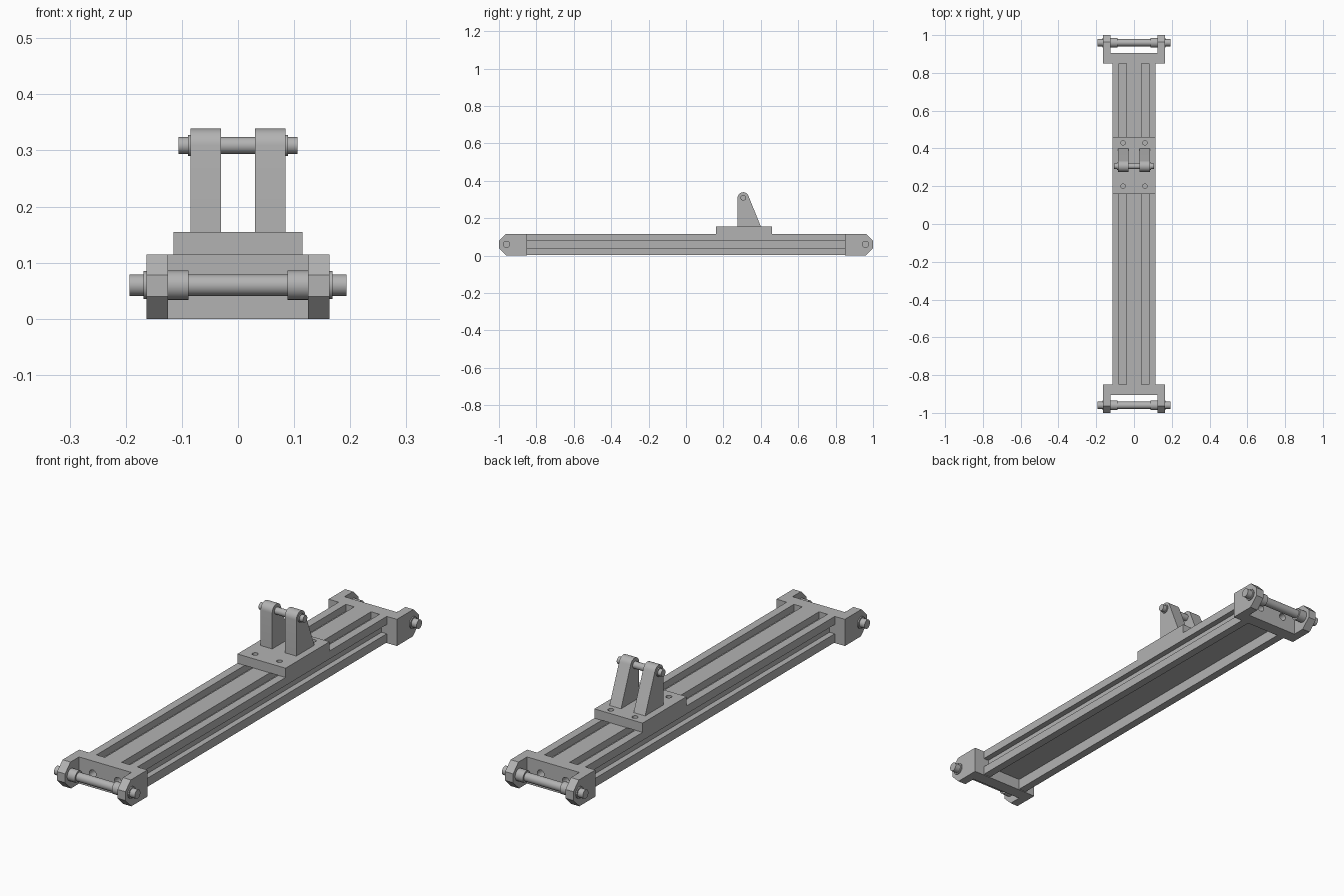
import bpy, bmesh
from math import pi, sin, cos
from mathutils import Matrix, Vector

cube = bpy.data.objects.get("Cube")
if cube:
    bpy.data.objects.remove(cube, do_unlink=True)

# Single grey metal
metal = bpy.data.materials.new("grey metal")
metal.use_nodes = True
GREY = (0.45, 0.45, 0.45, 1)
metal.diffuse_color = GREY
metal.node_tree.nodes["Principled BSDF"].inputs["Base Color"].default_value = GREY


def finish(name, bm, smooth=False):
    bmesh.ops.recalc_face_normals(bm, faces=bm.faces)
    mesh = bpy.data.meshes.new(name)
    bm.to_mesh(mesh)
    bm.free()
    mesh.materials.append(metal)
    obj = bpy.data.objects.new(name, mesh)
    bpy.context.collection.objects.link(obj)
    if smooth:
        bpy.ops.object.select_all(action='DESELECT')
        obj.select_set(True)
        bpy.context.view_layer.objects.active = obj
        bpy.ops.object.shade_smooth_by_angle(angle=0.6)
    return obj


def extrude(name, points, start, depth, smooth=False):
    """Extrude a closed outline of 3D points along a vector."""
    bm = bmesh.new()
    verts = [bm.verts.new(Vector(p) + Vector(start)) for p in points]
    face = bm.faces.new(verts)
    new = bmesh.ops.extrude_face_region(bm, geom=[face])["geom"]
    bmesh.ops.translate(bm, vec=depth, verts=[v for v in new if isinstance(v, bmesh.types.BMVert)])
    return finish(name, bm, smooth)


def rod(name, axis, center, radius, length):
    bm = bmesh.new()
    rot = Matrix.Rotation(pi / 2, 4, 'Y') if axis == 'X' else \
        Matrix.Rotation(pi / 2, 4, 'X') if axis == 'Y' else Matrix()
    bmesh.ops.create_cone(bm, cap_ends=True, segments=32, radius1=radius, radius2=radius,
                          depth=length, matrix=Matrix.Translation(center) @ rot)
    return finish(name, bm, True)


def drill(target, axis, centers, radius, length):
    for i, c in enumerate(centers):
        cutter = rod(target.name + "_hole_cutter", axis, c, radius, length)
        cutter.hide_render = True
        cutter.hide_set(True)
        cutter.display_type = 'WIRE'
        mod = target.modifiers.new("hole", 'BOOLEAN')
        mod.object = cutter
        mod.operation = 'DIFFERENCE'
        mod.solver = 'EXACT'
        bpy.context.view_layer.objects.active = target
        bpy.ops.object.modifier_apply(modifier=mod.name)
        bpy.data.objects.remove(cutter, do_unlink=True)


# Rail: grooved channel section, half outline mirrored in x
half = [(0.04, 0.115), (0.04, 0.085), (0.08, 0.085), (0.08, 0.115), (0.115, 0.115),
        (0.115, 0.08), (0.09, 0.08), (0.09, 0.04), (0.115, 0.04), (0.115, 0.003),
        (0.08, 0.003), (0.08, 0.05)]
outline = half + [(-x, z) for x, z in reversed(half)]
extrude("rail", [(x, 0, z) for x, z in outline], (0, -0.86, 0), (0, 1.72, 0))

# End brackets with their pins
PIN_Z = 0.06
for end, s in (("front", -1), ("back", 1)):
    cross = extrude(end + "_bracket_crossbar",
                    [(-0.125, s * 0.85, 0), (0.125, s * 0.85, 0), (0.125, s * 0.905, 0), (-0.125, s * 0.905, 0)],
                    (0, 0, 0), (0, 0, 0.115))
    drill(cross, 'Y', [(x, s * 0.89, PIN_Z) for x in (-0.06, 0.06)], 0.016, 0.06)
    arm = [(0.85, 0), (0.96, 0), (1, 0.04), (1, 0.078), (0.963, 0.115), (0.85, 0.115)]
    pin_y = s * 0.96
    rod(end + "_pin", 'X', (0, pin_y, PIN_Z), 0.019, 0.386)
    for side, m in (("right", -1), ("left", 1)):
        extrude(f"{end}_{side}_bracket_arm", [(0, s * y, z) for y, z in arm],
                (m * 0.125, 0, 0), (m * 0.038, 0, 0))
        rod(f"{end}_{side}_pin_collar", 'X', (m * 0.107, pin_y, PIN_Z), 0.026, 0.038)
        rod(f"{end}_{side}_pin_clip", 'X', (m * 0.165, pin_y, PIN_Z), 0.025, 0.006)

# Carriage plate with four screw holes
plate = extrude("carriage_plate",
                [(-0.115, 0.16, 0), (0.115, 0.16, 0), (0.115, 0.46, 0), (-0.115, 0.46, 0)],
                (0, 0, 0.115), (0, 0, 0.04))
drill(plate, 'Z', [(x, y, 0.155) for x in (-0.058, 0.058) for y in (0.2, 0.43)], 0.012, 0.06)

# Carriage lugs: upright front, sloping back, rounded top
TOP_Y, TOP_Z, R = 0.306, 0.309, 0.03
arc = [(TOP_Y + R * cos(a), TOP_Z + R * sin(a)) for a in [pi * (0.1 + 0.9 * i / 14) for i in range(15)]]
lug = [(0.276, 0.155), (0.4, 0.155)] + arc
for side, m in (("right", -1), ("left", 1)):
    extrude(side + "_lug", [(0, y, z) for y, z in lug], (m * 0.03, 0, 0), (m * 0.055, 0, 0), True)
    rod(side + "_lug_clip", 'X', (m * 0.087, TOP_Y, TOP_Z), 0.019, 0.005)
rod("carriage_pin", 'X', (0, TOP_Y, TOP_Z), 0.015, 0.212)
